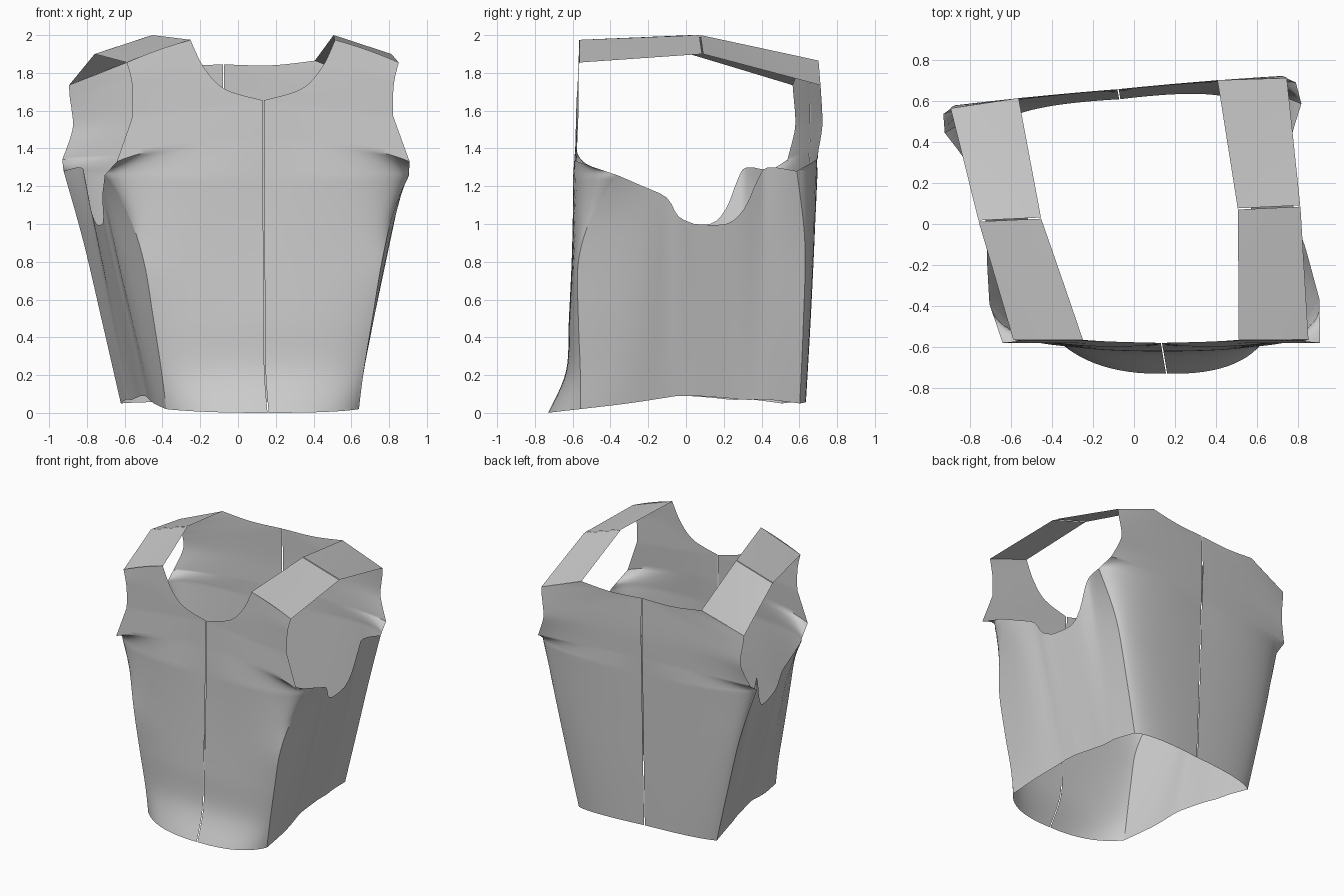
import bpy
import bmesh
import math
from mathutils import Vector

start_cube = bpy.data.objects.get("Cube")
if start_cube:
    bpy.data.objects.remove(start_cube)

# One plain grey for the whole garment
grey = bpy.data.materials.new("plain grey")
grey.use_nodes = True
grey.diffuse_color = (0.6, 0.6, 0.6, 1)
grey.node_tree.nodes["Principled BSDF"].inputs["Base Color"].default_value = grey.diffuse_color

SEAM = 0.003          # half-width of the open seams
ACROSS = 14           # faces across each panel


def bezier(start, control, end, count):
    """Quadratic curve sampled as count + 1 points."""
    a, b, c = Vector(start), Vector(control), Vector(end)
    points = []
    for i in range(count + 1):
        t = i / count
        points.append(a * (1 - t) ** 2 + b * 2 * t * (1 - t) + c * t * t)
    return points


def spline(p, q, r, s, t):
    """Smooth step from q to r."""
    return 0.5 * (2 * q + (r - p) * t + (2 * p - 5 * q + 4 * r - s) * t ** 2
                  + (3 * q - p - 3 * r + s) * t ** 3)


def loft(rows, steps, breaks=()):
    """Blend the rows smoothly, with a corner at every break row."""
    stops = [0, *breaks, len(rows) - 1]
    grid = [rows[0]]
    for first, last in zip(stops, stops[1:]):
        for i in range(first, last):
            around = (rows[max(i - 1, first)], rows[i],
                      rows[i + 1], rows[min(i + 2, last)])
            for k in range(1, steps + 1):
                grid.append([spline(*pts, k / steps) for pts in zip(*around)])
    return grid


def twist(point):
    """Skew the garment the way it hangs: back drifts to its right and slants."""
    x = point.x + 0.035 - 0.17 * point.y
    share = min(max((point.y + 0.57) / 1.2, 0), 1)
    return Vector((x, point.y + 0.09 * x * share, point.z))


def sheet(name, grid, side):
    """Make one cloth sheet from a grid of points on the chosen side."""
    bm = bmesh.new()
    verts = [[bm.verts.new(twist(Vector((side * p.x, p.y, p.z)))) for p in row]
             for row in grid]
    for low, high in zip(verts, verts[1:]):
        for i in range(len(low) - 1):
            bm.faces.new((low[i], low[i + 1], high[i + 1], high[i]))
    bmesh.ops.recalc_face_normals(bm, faces=bm.faces[:])
    bm.normal_update()
    middle = Vector((0, 0, 1))
    outward = sum(f.normal.dot(f.calc_center_median() - middle) * f.calc_area()
                  for f in bm.faces)
    if outward < 0:
        bmesh.ops.reverse_faces(bm, faces=bm.faces[:])
    mesh = bpy.data.meshes.new(name)
    bm.to_mesh(mesh)
    bm.free()
    mesh.materials.append(grey)
    obj = bpy.data.objects.new(name, mesh)
    bpy.context.collection.objects.link(obj)
    bpy.ops.object.select_all(action="DESELECT")
    obj.select_set(True)
    bpy.context.view_layer.objects.active = obj
    bpy.ops.object.shade_smooth_by_angle(angle=math.radians(40))


def panel(rows, steps, breaks):
    """Half panel from rows of (inner edge, fold control, outer edge)."""
    curves = [bezier(*row, ACROSS) for row in rows]
    for curve in curves:
        curve[0].x += SEAM
    return loft(curves, steps, breaks)


# Front half: flared hem, flat chest, folded wing, neckline and shoulder
front_rows = [
    ((0, -.73, 0), (.36, -.74, 0), (.51, -.56, .02)),
    ((0, -.635, .22), (.4, -.64, .22), (.535, -.56, .22)),
    ((0, -.62, .5), (.44, -.62, .5), (.58, -.57, .5)),
    ((0, -.605, .8), (.5, -.61, .8), (.63, -.57, .8)),
    ((0, -.595, 1.05), (.65, -.62, 1.05), (.7, -.5, 1.05)),
    ((0, -.59, 1.25), (.8, -.64, 1.24), (.805, -.38, 1.26)),
    ((0, -.585, 1.45), (.55, -.58, 1.43), (.775, -.58, 1.33)),
    ((0, -.58, 1.655), (.4, -.57, 1.6), (.69, -.57, 1.57)),
    ((.2, -.575, 1.715), (.45, -.57, 1.73), (.69, -.57, 1.7)),
    ((.31, -.57, 1.83), (.5, -.57, 1.83), (.7, -.57, 1.78)),
    ((.38, -.565, 1.975), (.55, -.565, 1.93), (.72, -.565, 1.855)),
]

# Back half: straight hem, folded wing, shallow neckline and shoulder
back_rows = [
    ((0, .615, .06), (.45, .63, .06), (.56, .56, .05)),
    ((0, .63, .45), (.55, .65, .45), (.65, .57, .45)),
    ((0, .645, .9), (.68, .67, .9), (.755, .57, .9)),
    ((0, .655, 1.25), (.83, .7, 1.28), (.87, .52, 1.28)),
    ((0, .66, 1.38), (.6, .67, 1.37), (.86, .62, 1.34)),
    ((0, .665, 1.58), (.4, .67, 1.56), (.8, .655, 1.5)),
    ((0, .66, 1.845), (.4, .67, 1.72), (.805, .655, 1.61)),
    ((.25, .665, 1.84), (.55, .665, 1.76), (.815, .65, 1.67)),
    ((.485, .665, 1.865), (.65, .655, 1.8), (.82, .645, 1.735)),
]

# Side columns from hem to armhole rim, ordered front to back
side_columns = [
    ((.535, -.32, .05), (.79, -.25, 1.2)),
    ((.535, -.13, .08), (.775, -.13, 1.14)),
    ((.54, -.06, .09), (.76, -.07, 1.04)),
    ((.545, .03, .09), (.75, .01, 1)),
    ((.545, .17, .08), (.755, .17, 1)),
    ((.55, .27, .07), (.77, .26, 1.08)),
    ((.555, .34, .07), (.79, .33, 1.24)),
    ((.56, .4, .07), (.8, .38, 1.3)),
]

# Strap cross lines as (neck edge, arm edge)
strap_front = (front_rows[-1][0], front_rows[-1][2])
strap_top = ((.48, .05, 2), (.785, .05, 1.9))
strap_back = (back_rows[-1][0], back_rows[-1][2])

# The wing rows sit at the same sample index on both panel edges
front_steps, back_steps, rim = 6, 10, 30
front_grid = panel(front_rows, front_steps, (5, 6, 7))
back_grid = panel(back_rows, back_steps, (3, 4, 6))

columns = [[row[-1] for row in front_grid[:rim + 1]]]
for low, high in side_columns:
    halfway = (Vector(low) + Vector(high)) / 2
    columns.append(bezier(low, halfway, high, rim))
columns.append([row[-1] for row in back_grid[:rim + 1]])
side_seam = 4
side_grid = loft(columns, 3, (side_seam,))
cut = side_seam * 3


def strap(start, end, start_gap, end_gap):
    """Flat strap piece between two cross lines, trimmed at the top seam."""
    grid = []
    for line, gap in ((start, start_gap), (end, end_gap)):
        a, b = Vector(line[0]), Vector(line[1])
        a.y += gap
        b.y += gap
        grid.append([a.lerp(b, i / 4) for i in range(5)])
    return loft(grid, 4)


parts = {
    "front_panel": front_grid,
    "back_panel": back_grid,
    "side_panel_front": side_grid[:cut + 1],
    "side_panel_back": side_grid[cut:],
    "shoulder_strap_front": strap(strap_front, strap_top, 0, -SEAM),
    "shoulder_strap_back": strap(strap_top, strap_back, SEAM, 0),
}
for part, grid in parts.items():
    for label, side in (("left", 1), ("right", -1)):
        sheet(label + "_" + part, grid, side)
